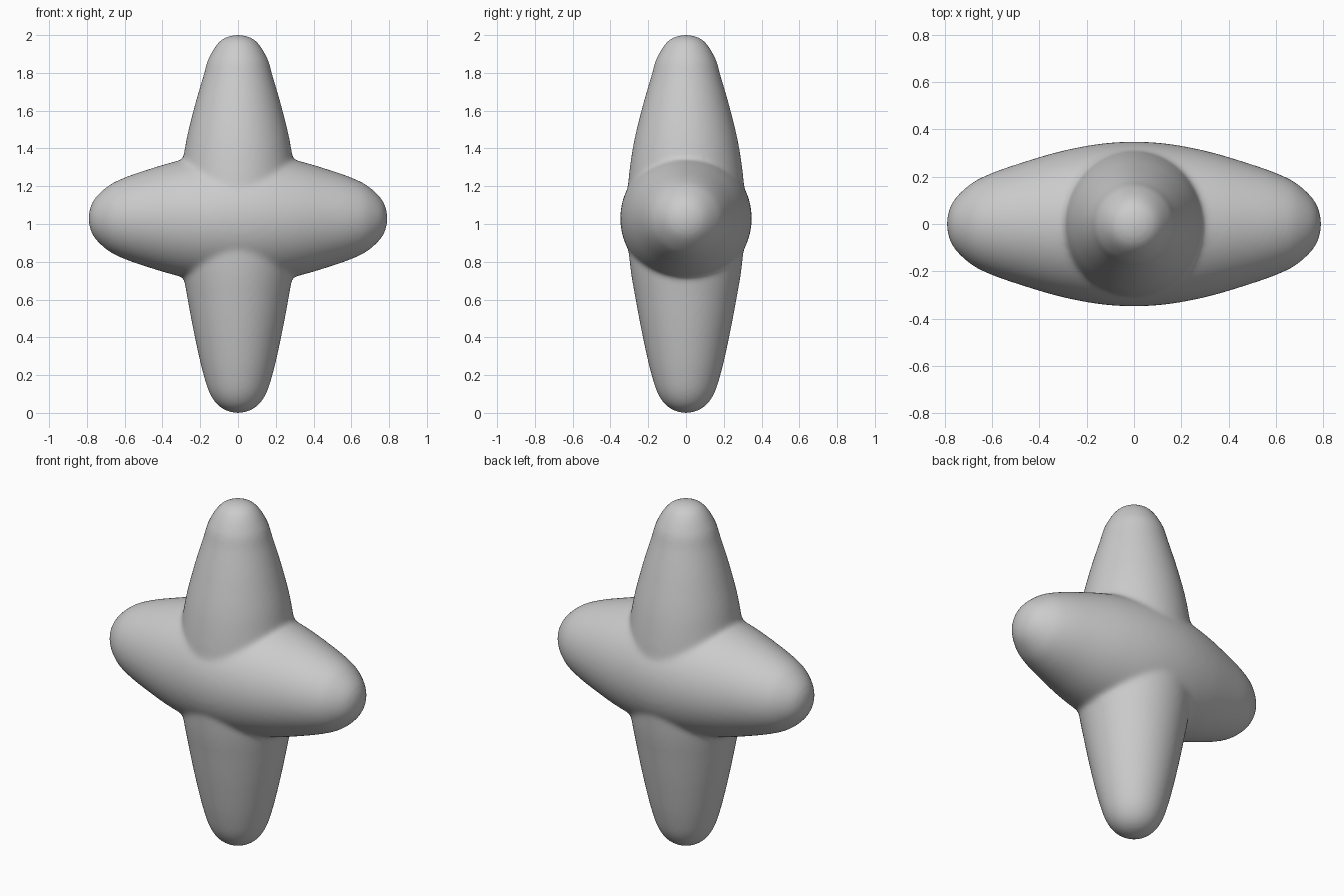
import bpy, bmesh, math
from mathutils import Vector, Matrix

if "Cube" in bpy.data.objects:
    bpy.data.objects.remove(bpy.data.objects["Cube"])

CENTRE_Z = 1.03


def smooth_profile(pts, steps=8):
    """Catmull-Rom curve through (radius, axis) points, mirrored over the axis at both tips."""
    p = [Vector(q) for q in pts]
    p = [Vector((-p[1].x, p[1].y))] + p + [Vector((-p[-2].x, p[-2].y))]
    out = []
    for i in range(1, len(p) - 2):
        a, b, c, d = p[i - 1:i + 3]
        for s in range(steps):
            t = s / steps
            out.append(0.5 * (2 * b + (c - a) * t + (2 * a - 5 * b + 4 * c - d) * t * t
                              + (3 * b - a - 3 * c + d) * t ** 3))
    return out + [p[-2]]


def spindle(name, prof, matrix, segs=96):
    bm = bmesh.new()
    ends = [bm.verts.new((0, 0, prof[0].y)), bm.verts.new((0, 0, prof[-1].y))]
    rings = [[bm.verts.new((q.x * math.cos(2 * math.pi * k / segs),
                            q.x * math.sin(2 * math.pi * k / segs), q.y))
              for k in range(segs)] for q in prof[1:-1]]
    for k in range(segs):
        n = (k + 1) % segs
        bm.faces.new((ends[0], rings[0][n], rings[0][k]))
        bm.faces.new((ends[1], rings[-1][k], rings[-1][n]))
        for r0, r1 in zip(rings, rings[1:]):
            bm.faces.new((r0[k], r0[n], r1[n], r1[k]))
    bmesh.ops.transform(bm, matrix=matrix, verts=bm.verts)
    bmesh.ops.recalc_face_normals(bm, faces=bm.faces)
    me = bpy.data.meshes.new(name)
    bm.to_mesh(me)
    bm.free()
    ob = bpy.data.objects.new(name, me)
    bpy.context.collection.objects.link(ob)
    return ob


def radius_at(prof, h):
    for a, b in zip(prof, prof[1:]):
        if a.y <= h <= b.y:
            return a.x + (b.x - a.x) * (h - a.y) / max(b.y - a.y, 1e-9)
    return 0


# Upright and cross-arm spindles
up = smooth_profile([(0, 0), (0.085, 0.025), (0.145, 0.095), (0.187, 0.22), (0.23, 0.41),
                     (0.266, 0.60), (0.296, 0.78), (0.314, 1.02), (0.306, 1.22), (0.278, 1.42),
                     (0.233, 1.61), (0.184, 1.78), (0.153, 1.88), (0.09, 1.972), (0, 2.0)])
half = [(0.348, 0), (0.338, 0.15), (0.307, 0.31), (0.257, 0.48), (0.211, 0.61),
        (0.165, 0.695), (0.09, 0.767), (0, 0.79)]
arm = smooth_profile([(r, -h) for r, h in half[:0:-1]] + half)

body = spindle("star_body", up, Matrix())
cross = spindle("cross_arm_helper", arm,
                Matrix.Translation((0, 0, CENTRE_Z)) @ Matrix.Rotation(math.pi / 2, 4, 'Y'))

# Join both into one even skin
union = body.modifiers.new("union", 'BOOLEAN')
union.operation = 'UNION'
union.solver = 'EXACT'
union.object = cross
skin = body.modifiers.new("skin", 'REMESH')
skin.mode = 'VOXEL'
skin.voxel_size = 0.013
bpy.context.view_layer.update()
me = bpy.data.meshes.new_from_object(body.evaluated_get(bpy.context.evaluated_depsgraph_get()))
body.modifiers.clear()
body.data = me
bpy.data.objects.remove(cross)

# Soft fillet along the seam where the spindles meet
seam = body.vertex_groups.new(name="seam")
for v in me.vertices:
    x, y, z = v.co
    d = max(abs(math.hypot(x, y) - radius_at(up, z)),
            abs(math.hypot(y, z - CENTRE_Z) - radius_at(arm, x)))
    w = min(1, max(0, (0.12 - d) / 0.06))
    seam.add([v.index], max(w, 0.1), 'REPLACE')
fillet = body.modifiers.new("fillet", 'SMOOTH')
fillet.factor = 0.5
fillet.iterations = 14
fillet.vertex_group = "seam"

for p in me.polygons:
    p.use_smooth = True
